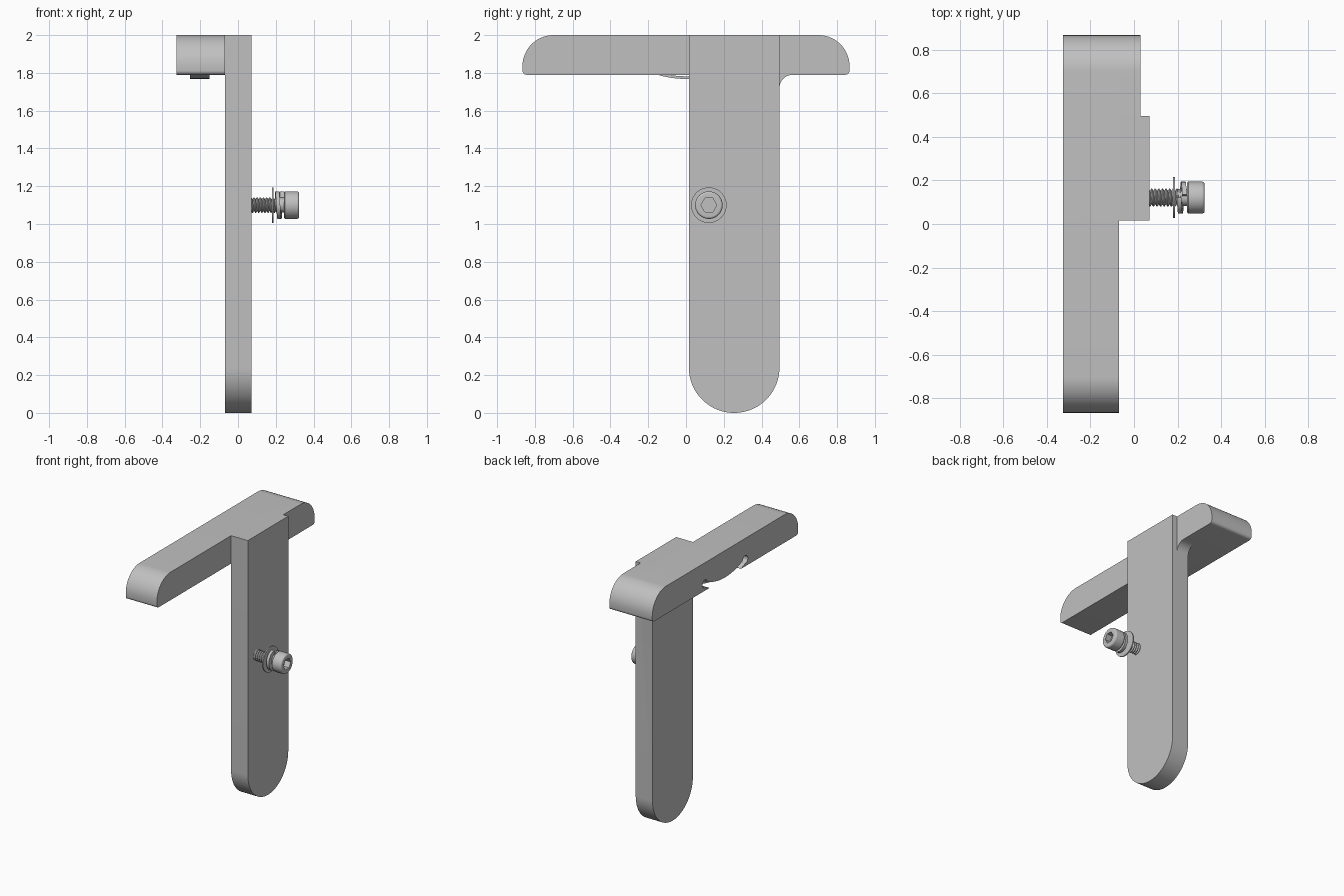
import bpy, bmesh
from math import sin, cos, pi, radians, floor

if "Cube" in bpy.data.objects:
    bpy.data.objects.remove(bpy.data.objects["Cube"])

grey = bpy.data.materials.new("satin grey")
grey.use_nodes = True
GREY = (0.53, 0.53, 0.53, 1)
grey.diffuse_color = GREY
grey.node_tree.nodes["Principled BSDF"].inputs["Base Color"].default_value = GREY


def finish(bm, name):
    bmesh.ops.recalc_face_normals(bm, faces=bm.faces)
    mesh = bpy.data.meshes.new(name)
    bm.to_mesh(mesh)
    bm.free()
    mesh.materials.append(grey)
    ob = bpy.data.objects.new(name, mesh)
    bpy.context.collection.objects.link(ob)
    return ob


def arc(cy, cz, r, a0, a1, n=20):
    """Points of an arc in the side plane, angles in degrees."""
    angles = [radians(a0 + (a1 - a0) * i / n) for i in range(n + 1)]
    return [(cy + r * cos(a), cz + r * sin(a)) for a in angles]


def extrude(name, profile, x0, x1):
    """Side profile pushed along x."""
    bm = bmesh.new()
    face = bm.faces.new([bm.verts.new((x0, y, z)) for y, z in profile])
    out = bmesh.ops.extrude_face_region(bm, geom=[face])["geom"]
    moved = [v for v in out if isinstance(v, bmesh.types.BMVert)]
    bmesh.ops.translate(bm, vec=(x1 - x0, 0, 0), verts=moved)
    return finish(bm, name)


def sweep(name, section, cy, cz, pitch=0, turn=1.0, start=0, n=48, closed=True):
    """Turn an (x, radius) section about an x axis; pitch makes it a helix."""
    bm = bmesh.new()
    rings = []
    for i in range(n + 1):
        t = turn * i / n
        a = start + 2 * pi * t
        rings.append([bm.verts.new((x + pitch * t, cy + r * cos(a), cz + r * sin(a)))
                      for x, r in section])
    k = len(section)
    for a, b in zip(rings, rings[1:]):
        for j in range(k if closed else k - 1):
            m = (j + 1) % k
            bm.faces.new((a[j], a[m], b[m], b[j]))
    if turn < 1:
        bm.faces.new(rings[0])
        bm.faces.new(rings[-1])
    bmesh.ops.remove_doubles(bm, verts=bm.verts, dist=1e-5)
    return finish(bm, name)


def combine(target, other, operation):
    """Apply a boolean and drop the second object."""
    mod = target.modifiers.new("cut", "BOOLEAN")
    mod.operation, mod.object, mod.solver = operation, other, "EXACT"
    bpy.context.view_layer.update()
    graph = bpy.context.evaluated_depsgraph_get()
    mesh = bpy.data.meshes.new_from_object(target.evaluated_get(graph))
    target.modifiers.remove(mod)
    target.data = mesh
    bpy.data.objects.remove(other)


def smooth(ob, angle=30):
    bpy.ops.object.select_all(action="DESELECT")
    ob.select_set(True)
    bpy.context.view_layer.objects.active = ob
    bpy.ops.object.shade_smooth_by_angle(angle=radians(angle))


# Main dimensions
LEFT, MID, STEP, RIGHT = -0.326, -0.068, 0.03, 0.071
FRONT, BACK, END = 0.015, 0.495, 0.866
UNDER, TOP = 1.79, 2.0
BIG, SMALL = 0.165, 0.022

# Crossbar with rounded ends
back_end = (arc(END - SMALL, UNDER + SMALL, SMALL, -90, 0, 6)
            + arc(END - BIG, TOP - BIG, BIG, 0, 90))
front_end = [(-y, z) for y, z in reversed(back_end)]
bracket = extrude("bracket", back_end + front_end, LEFT, MID)

# Leg with a round foot
foot = (BACK - FRONT) / 2
leg = extrude("leg", [(BACK, TOP), (FRONT, TOP)]
              + arc(FRONT + foot, foot, foot, 180, 360, 40), MID, RIGHT)
combine(bracket, leg, "UNION")

# Wider back shoulder with a fillet under it
fillet = 0.07
shoulder = extrude("shoulder", arc(BACK + fillet, UNDER - fillet, fillet, 180, 90, 10)
                   + back_end + [(BACK, TOP)], MID, STEP)
combine(bracket, shoulder, "UNION")

# Curved spring slot with round ends, open on the outer side
BOW, BOW_Z = 0.52, 2.288
slot = extrude("slot", arc(0, BOW_Z, 0.532, -117, -63, 32)
               + arc(0, BOW_Z, 0.49, -63, -117, 32), LEFT - 0.02, -0.145)
combine(bracket, slot, "DIFFERENCE")
for side in (-1, 1):
    hole = extrude("hole", arc(side * 0.238, 1.84, 0.03, 0, 345, 23), LEFT - 0.02, -0.145)
    combine(bracket, hole, "DIFFERENCE")

# Drilled hole in the top, with a cone tip
bm = bmesh.new()
for depth, r1, r2, z in ((0.14, 0.025, 0.025, 1.95), (0.02, 0.0, 0.025, 1.87)):
    made = bmesh.ops.create_cone(bm, cap_ends=True, segments=32, radius1=r1,
                                 radius2=r2, depth=depth)
    bmesh.ops.translate(bm, vec=(-0.215, 0, z), verts=made["verts"])
combine(bracket, finish(bm, "drill"), "DIFFERENCE")
smooth(bracket)

# Bowed leaf spring in the slot
spring = extrude("leaf_spring", arc(0, BOW_Z, BOW, -117, -63, 40)
                 + arc(0, BOW_Z, BOW - 0.014, -63, -117, 40), -0.255, -0.15)
smooth(spring)

# Bolt on the leg's outer face
BY, BZ = 0.121, 1.10
pitch = 0.0165
thread_section = []
for i in range(11):
    x = 0.04 + i * pitch
    thread_section += [(x, 0.031), (x + 0.35 * pitch, 0.041), (x + 0.6 * pitch, 0.041)]
thread = sweep("bolt_thread", thread_section, BY, BZ, pitch=pitch, closed=False)
smooth(thread)

washer = sweep("flat_washer", [(0.18, 0.042), (0.18, 0.094), (0.189, 0.094), (0.189, 0.042)],
               BY, BZ)
smooth(washer)

lock_washer = sweep("lock_washer", [(0.196, 0.042), (0.196, 0.073), (0.217, 0.073), (0.217, 0.042)],
                    BY, BZ, pitch=0.026, turn=0.97, start=pi / 2)
smooth(lock_washer)

# Socket head with rounded rim and hexagonal recess
rim = [(x, r) for r, x in arc(0.061, 0.312, 0.012, 0, 90, 6)]
head = sweep("bolt_head", [(0.2, 0), (0.2, 0.039), (0.244, 0.039), (0.244, 0.068),
                           (0.249, 0.073)] + rim + [(0.324, 0)], BY, BZ, closed=False)
socket = extrude("socket", arc(BY, BZ, 0.042, 0, 300, 5), 0.28, 0.34)
combine(head, socket, "DIFFERENCE")
smooth(head)
